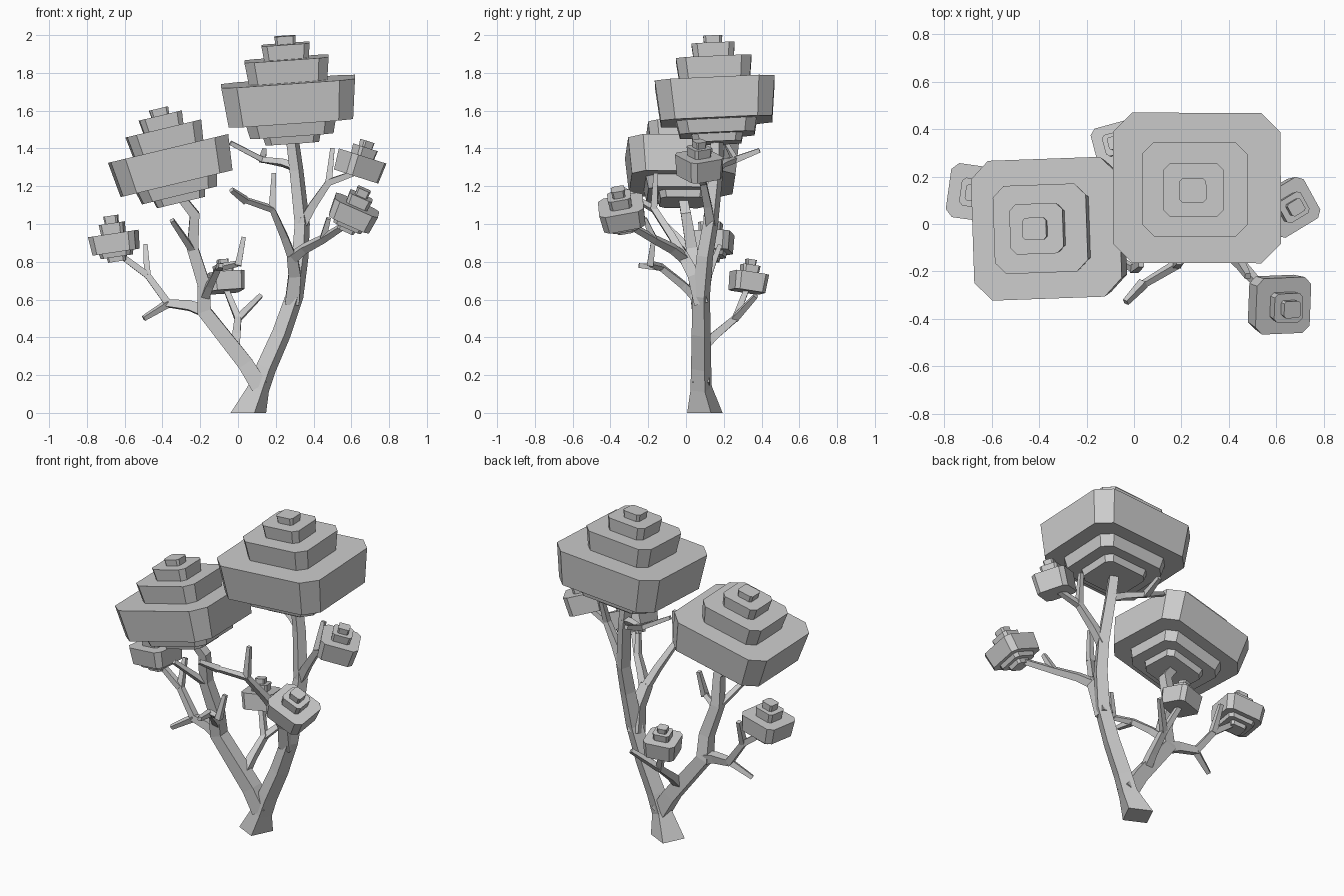
import bpy, bmesh, math
from mathutils import Vector, Matrix

if "Cube" in bpy.data.objects:
    bpy.data.objects.remove(bpy.data.objects["Cube"], do_unlink=True)

grey = bpy.data.materials.new("plain_grey")
grey.use_nodes = True
grey.diffuse_color = (.6, .6, .6, 1)
shader = grey.node_tree.nodes["Principled BSDF"]
shader.inputs["Base Color"].default_value = grey.diffuse_color
UP = Vector((0, 0, 1))


def finish(bm, name):
    """Turn a bmesh into a flat-shaded object of the scene."""
    bmesh.ops.recalc_face_normals(bm, faces=bm.faces)
    mesh = bpy.data.meshes.new(name)
    bm.to_mesh(mesh)
    bm.free()
    mesh.materials.append(grey)
    bpy.context.collection.objects.link(bpy.data.objects.new(name, mesh))


def skin(bm, rings):
    """Join rings of points with quads and cap both ends."""
    rows = [[bm.verts.new(point) for point in ring] for ring in rings]
    count = len(rows[0])
    for lower, upper in zip(rows, rows[1:]):
        for i in range(count):
            j = (i + 1) % count
            bm.faces.new((lower[i], lower[j], upper[j], upper[i]))
    bm.faces.new(reversed(rows[0]))
    bm.faces.new(rows[-1])


def limb(name, points, thick, thin, spin=0):
    """Square limb tapering along a path; it flares where it meets the ground."""
    path = [Vector(point) for point in points]
    last = len(path) - 1
    twist = Matrix.Rotation(math.radians(spin), 3, "Z")
    rings = []
    for i, point in enumerate(path):
        half = (thick + (thin - thick) * i / last) / 2
        before = (point - path[max(i - 1, 0)]).normalized()
        after = (path[min(i + 1, last)] - point).normalized()
        direction = before + after
        if point.z == 0:
            direction, half = UP, thick * .78
        turn = UP.rotation_difference(direction)
        square = [(-half, -half, 0), (half, -half, 0), (half, half, 0), (-half, half, 0)]
        rings.append([point + turn @ (twist @ Vector(corner)) for corner in square])
    bm = bmesh.new()
    skin(bm, rings)
    finish(bm, name)
    return path


def joint(path, height):
    """Point of an upward path at a given height."""
    for low, high in zip(path, path[1:]):
        if low.z <= height <= high.z:
            return low.lerp(high, (height - low.z) / (high.z - low.z))


def branch(name, start, knee, tip, thick=.05):
    """Limb with one bend that leaves its parent steeply; returns the bend."""
    knee = Vector(knee)
    collar = start.lerp(knee, .4) + UP * thick * .2
    limb(name, [start, collar, knee, tip], thick, thick * .55)
    return knee


def twig(name, start, tip):
    limb(name, [start, tip], .035, .023)


def octagon(width, depth, height):
    """Rectangle with cut corners."""
    x, y = width / 2, depth / 2
    cut = depth * .13
    ring = []
    for sx, sy in ((-1, -1), (1, -1), (1, 1), (-1, 1)):
        pair = [(sx * (x - cut), sy * y, height), (sx * x, sy * (y - cut), height)]
        ring += pair if sx == -sy else pair[::-1]
    return [Vector(point) for point in ring]


# Tiers from the bottom up: thickness and size as shares of the crown's width
LARGE = [(.06, .43), (.1, .67), (.3, 1), (.17, .63), (.11, .36), (.06, .16)]
SMALL = [(.1, .4), (.1, .68), (.4, 1), (.22, .52), (.16, .3)]
PLAIN = [(.52, 1), (.22, .52), (.16, .3)]


def crown(name, centre, lean, width, depth, tiers, spin=0):
    """Stack of flared tiers about the top of the widest one; returns its foot."""
    lean_x, lean_y = lean
    turn = UP.rotation_difference(Vector((lean_x, lean_y, 1))).to_matrix().to_4x4()
    place = Matrix.Translation(centre) @ turn @ Matrix.Rotation(math.radians(spin), 4, "Z")
    widest = [size for thickness, size in tiers].index(1)
    level = -sum(thickness for thickness, size in tiers[:widest + 1])
    bm = bmesh.new()
    for thickness, size in tiers:
        low, high = level * width, (level + thickness) * width
        base = size * .93
        skin(bm, [octagon(width * base, depth * base, low),
                  octagon(width * size, depth * size, high)])
        level += thickness
    bm.transform(place)
    finish(bm, name)
    return place @ (UP * width * -.4)


# Crowns
tall_foot = crown("tall_crown", (.265, .152, 1.755), (-.07, -.045), .71, .635, LARGE)
right_foot = crown("right_crown", (-.37, -.02, 1.4), (-.24, 0), .64, .59, LARGE, 2)
outer_foot = crown("outer_right_crown", (-.66, .13, .95), (-.15, 0), .25, .23, SMALL, -8)
back_foot = crown("back_crown", (-.075, .335, .74), (-.1, .13), .19, .18, PLAIN, 15)
left_foot = crown("left_crown", (.66, .07, 1.36), (.32, 0), .22, .2, PLAIN, 30)
front_foot = crown("front_left_crown", (.63, -.345, 1.1), (.45, -.2), .25, .24, SMALL)

# Trunk, its fork and the stub that carries the front branches
trunk = limb("trunk", [(.055, .1, 0), (.11, .08, .13), (.15, .08, .24), (.23, .08, .42), (.3, .08, .62),
                       (.33, .1, .83), (.34, .13, 1), (.31, .16, 1.28), tall_foot], .09, .05, -26)
fork = limb("right_fork", [joint(trunk, .14), (.04, .08, .26), (-.18, .07, .54),
                           (-.18, .05, .68), (-.24, .03, .87), (-.23, 0, 1.05), right_foot], .09, .045)
stub = limb("front_stub", [joint(trunk, .58), (.3, .04, .73), (.285, -.02, .84)], .075, .055)

# Branches on the trunk and its stub
knee = branch("front_left_branch", joint(stub, .82), (.45, -.17, .92), front_foot)
twig("front_left_twig", knee, (.48, -.22, 1.03))
knee = branch("front_branch", joint(stub, .82), (.18, -.17, 1.08), (.03, -.26, 1.13), .045)
twig("front_twig", knee, (.19, -.16, 1.27))
twig("front_tip", Vector((.04, -.25, 1.125)), (-.035, -.33, 1.18))
knee = branch("left_branch", joint(trunk, 1), (.48, .09, 1.22), left_foot)
twig("left_twig", knee, (.5, .13, 1.4))
knee = branch("upper_branch", joint(trunk, 1.3), (.13, .26, 1.34), (-.04, .21, 1.43), .04)
twig("upper_twig", knee, (.14, .39, 1.39))

# Branches on the fork
knee = branch("right_branch", joint(fork, .54), (-.37, .1, .58), (-.48, .12, .73), .06)
twig("right_lower_twig", knee, (-.5, .06, .5))
elbow = Vector((-.48, .12, .73))
limb("right_outer_branch", [elbow, outer_foot], .035, .03)
twig("right_upper_twig", elbow, (-.49, .18, .89))
knee = branch("back_branch", joint(fork, .33), (0, .26, .5), back_foot)
twig("back_twig", knee, (.12, .37, .62))
knee = branch("inner_branch", joint(fork, .6), (-.1, -.13, .77), (0, -.19, .79), .045)
twig("inner_side_twig", knee, (-.09, -.25, .78))
twig("inner_upper_twig", Vector((0, -.19, .78)), (.03, -.17, .93))
twig("fork_twig", joint(fork, .85), (-.35, -.13, 1.02))
